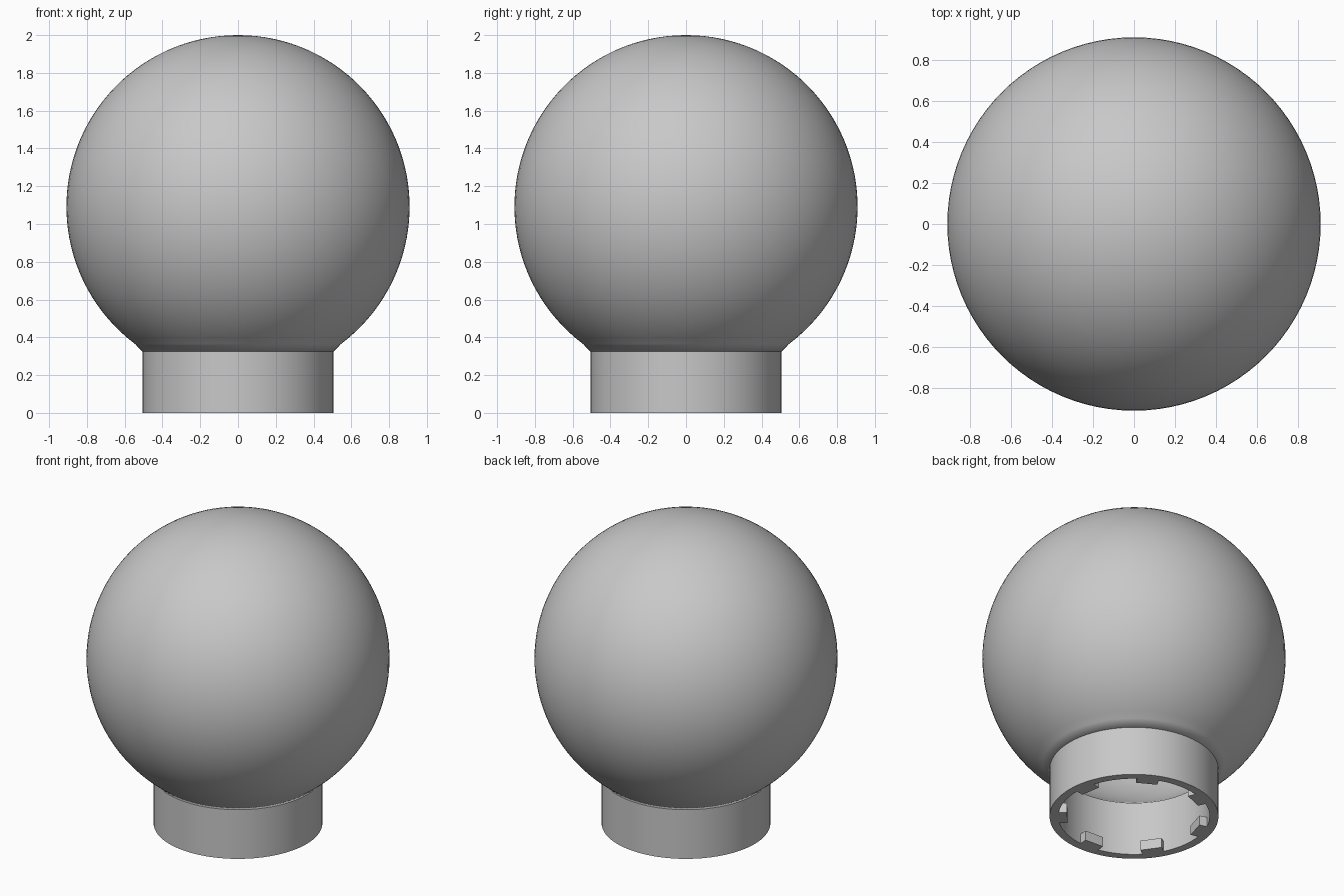
import bpy
import bmesh
from math import sin, cos, pi, radians, asin
from mathutils import Matrix, Vector

if "Cube" in bpy.data.objects:
    bpy.data.objects.remove(bpy.data.objects["Cube"], do_unlink=True)

SEGMENTS = 96
OUTER, INNER = 0.9085, 0.865       # globe shell radii
CENTRE = 2 - OUTER                 # globe centre height
NECK_OUT, NECK_IN = 0.506, 0.454   # collar radii
NECK_TOP, NECK_TOP_IN = 0.325, 0.355

grey = bpy.data.materials.new("grey")
grey.use_nodes = True
grey.diffuse_color = (0.58, 0.58, 0.58, 1)
grey.node_tree.nodes["Principled BSDF"].inputs["Base Color"].default_value = (0.58, 0.58, 0.58, 1)


def finish(name, bm, smooth=True):
    bmesh.ops.recalc_face_normals(bm, faces=bm.faces)
    mesh = bpy.data.meshes.new(name)
    bm.to_mesh(mesh)
    bm.free()
    mesh.materials.append(grey)
    obj = bpy.data.objects.new(name, mesh)
    bpy.context.collection.objects.link(obj)
    if smooth:
        bpy.ops.object.select_all(action="DESELECT")
        obj.select_set(True)
        bpy.context.view_layer.objects.active = obj
        bpy.ops.object.shade_smooth_by_angle(angle=radians(30))
    return obj


def lathe(name, profile, closed):
    """Spin a profile of (radius, height) points about the z axis."""
    bm = bmesh.new()
    verts = [bm.verts.new((r, 0, z)) for r, z in profile]
    pairs = list(zip(verts, verts[1:]))
    if closed:
        pairs.append((verts[-1], verts[0]))
    edges = [bm.edges.new(p) for p in pairs]
    bmesh.ops.spin(bm, geom=verts + edges, cent=(0, 0, 0), axis=(0, 0, 1),
                   angle=2 * pi, steps=SEGMENTS)
    bmesh.ops.remove_doubles(bm, verts=bm.verts, dist=0.0001)
    return finish(name, bm)


def arc(radius, neck, steps=48):
    """Points from the neck opening up to the pole."""
    start = pi - asin(neck / radius)
    angles = [start * (1 - i / steps) for i in range(steps + 1)]
    return [(radius * sin(a), CENTRE + radius * cos(a)) for a in angles]


# Hollow globe, open at the neck
outside = arc(OUTER, NECK_OUT)
outside[0] = (NECK_OUT, NECK_TOP)
inside = arc(INNER, NECK_IN)
inside[0] = (NECK_IN, NECK_TOP_IN)
globe = lathe("globe", outside + inside[::-1], False)
# Close the lower lip and turn the normals outward
bm = bmesh.new()
bm.from_mesh(globe.data)
rims = [e for e in bm.edges if e.is_boundary]
bmesh.ops.bridge_loops(bm, edges=rims)
bmesh.ops.recalc_face_normals(bm, faces=bm.faces)
bm.to_mesh(globe.data)
bm.free()

# Collar ring below the globe
lathe("collar", [(NECK_OUT, 0), (NECK_OUT, NECK_TOP),
                 (NECK_IN, NECK_TOP_IN), (NECK_IN, 0)], True)

# Locking lugs around the inside of the collar mouth
LUGS = 7
for i in range(LUGS):
    bm = bmesh.new()
    size = Vector((0.075, 0.13, 0.065))
    bmesh.ops.create_cube(bm, size=1)
    bmesh.ops.scale(bm, vec=size, verts=bm.verts)
    bmesh.ops.translate(bm, vec=(0.4375, 0, size.z / 2), verts=bm.verts)
    turn = Matrix.Rotation(radians(-42) + 2 * pi * i / LUGS, 3, "Z")
    bmesh.ops.rotate(bm, cent=(0, 0, 0), matrix=turn, verts=bm.verts)
    finish(f"lug_{i + 1}", bm, smooth=False)
